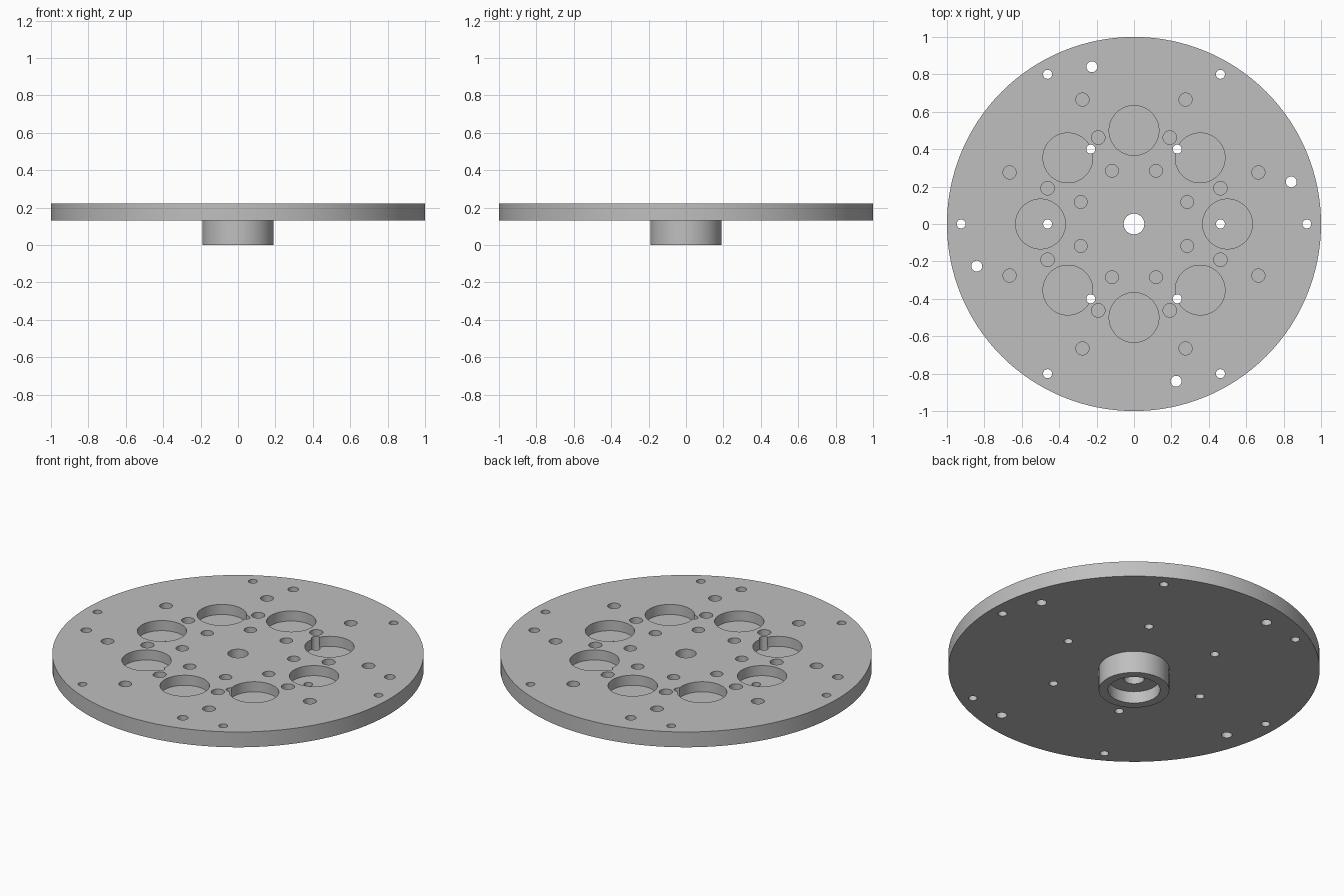
import bpy, bmesh
from math import pi, cos, sin, radians
from mathutils import Vector, Matrix

cube = bpy.data.objects.get("Cube")
if cube:
    bpy.data.objects.remove(cube)

TOP, UNDER = 0.222, 0.131

grey = bpy.data.materials.new("machined grey")
grey.use_nodes = True
colour = (0.52, 0.52, 0.52, 1)
grey.diffuse_color = colour
grey.node_tree.nodes["Principled BSDF"].inputs["Base Color"].default_value = colour


def make_object(name, bm):
    mesh = bpy.data.meshes.new(name)
    bmesh.ops.recalc_face_normals(bm, faces=bm.faces)
    bm.to_mesh(mesh)
    bm.free()
    mesh.materials.append(grey)
    ob = bpy.data.objects.new(name, mesh)
    bpy.context.collection.objects.link(ob)
    return ob


def lathe(name, profile, steps):
    """Revolve a closed (radius, height) outline around z."""
    bm = bmesh.new()
    verts = [bm.verts.new((r, 0, z)) for r, z in profile]
    edges = [bm.edges.new((v, verts[i - 1])) for i, v in enumerate(verts)]
    bmesh.ops.spin(bm, geom=verts + edges, axis=(0, 0, 1), cent=(0, 0, 0),
                   angle=2 * pi, steps=steps)
    bmesh.ops.remove_doubles(bm, verts=bm.verts, dist=1e-5)
    return make_object(name, bm)


def add_ring(bm, count, start, ring, radius, floor, segments=32):
    """Add a circular pattern of drill cylinders reaching down to floor."""
    height = TOP + 0.1 - floor
    for i in range(count):
        a = radians(start) + 2 * pi * i / count
        spot = Vector((ring * cos(a), ring * sin(a), floor + height / 2))
        bmesh.ops.create_cone(bm, cap_ends=True, segments=segments,
                              radius1=radius, radius2=radius, depth=height,
                              matrix=Matrix.Translation(spot))


# Plate with hub, counterbore and centre hole
plate = lathe("hub_plate", [(0.055, TOP), (1, TOP), (1, UNDER), (0.19, UNDER),
                            (0.19, 0), (0.14, 0), (0.14, 0.07), (0.055, 0.07)], 128)

# Blind pockets and blind holes, open at the top
blind = bmesh.new()
floor = TOP - 0.06
add_ring(blind, 8, 0, 0.5, 0.133, floor, 64)
for ring, radius in ((0.72, 0.035), (0.5, 0.036), (0.308, 0.034)):
    add_ring(blind, 8, 22.5, ring, radius, floor)

# Holes drilled right through
through = bmesh.new()
add_ring(through, 6, 0, 0.462, 0.024, 0.1)
add_ring(through, 6, 0, 0.924, 0.024, 0.1)
add_ring(through, 4, 15, 0.87, 0.029, 0.1)

for name, bm in (("blind_cutter", blind), ("through_cutter", through)):
    cutter = make_object(name, bm)
    cutter.hide_render = True
    mod = plate.modifiers.new(name, "BOOLEAN")
    mod.operation = "DIFFERENCE"
    mod.solver = "EXACT"
    mod.object = cutter
    bpy.ops.object.select_all(action="DESELECT")
    bpy.context.view_layer.objects.active = plate
    plate.select_set(True)
    bpy.ops.object.modifier_apply(modifier=mod.name)
    bpy.data.objects.remove(cutter)

bpy.ops.object.shade_smooth_by_angle(angle=radians(30))
